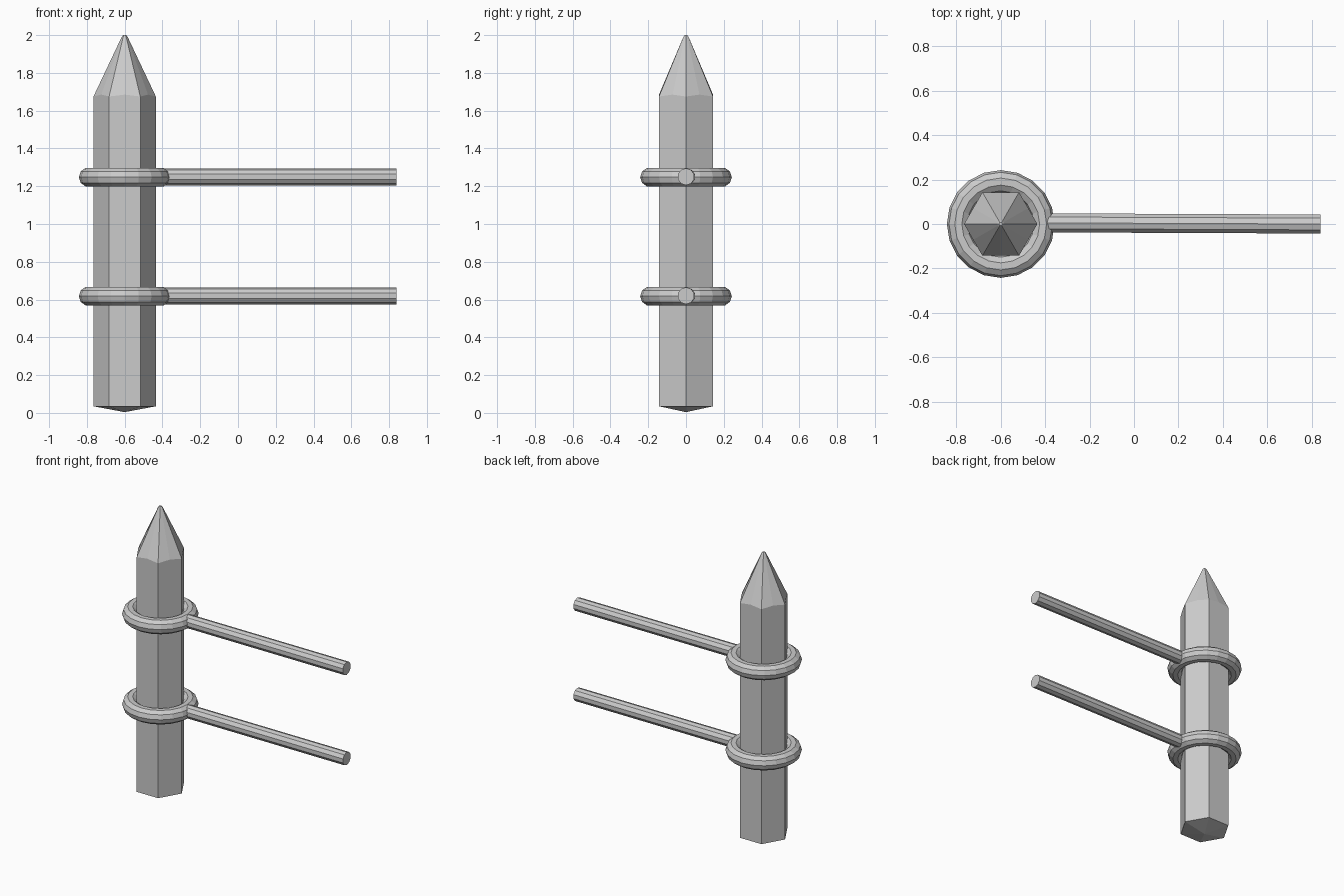
import bpy, bmesh
from math import cos, sin, pi, radians
from mathutils import Vector

if "Cube" in bpy.data.objects:
    bpy.data.objects.remove(bpy.data.objects["Cube"])

POST_X = -0.6


def finish(name, bm):
    bmesh.ops.recalc_face_normals(bm, faces=bm.faces)
    mesh = bpy.data.meshes.new(name)
    bm.to_mesh(mesh)
    bm.free()
    obj = bpy.data.objects.new(name, mesh)
    bpy.context.collection.objects.link(obj)
    return obj


def bridge(bm, a, b):
    n = len(a)
    for i in range(n):
        j = (i + 1) % n
        bm.faces.new((a[i], a[j], b[j], b[i]))


# Hexagonal post: each ring is (corner radius, corner z, mid-side radius, mid-side z)
def make_post():
    bm = bmesh.new()
    flat = 0.165 * cos(pi / 6)
    rings = [(0.165, 0.035, flat, 0.035),
             (0.165, 1.675, flat, 1.685),
             (0.017, 1.988, 0.015, 1.988),
             (0.008, 2.0, 0.007, 2.0)]
    loops = []
    for rc, zc, rm, zm in rings:
        loop = []
        for i in range(12):
            r, z = (rc, zc) if i % 2 == 0 else (rm, zm)
            a = i * pi / 6
            loop.append(bm.verts.new((POST_X + r * cos(a), r * sin(a), z)))
        loops.append(loop)
    for lo, hi in zip(loops, loops[1:]):
        bridge(bm, lo, hi)
    bm.faces.new(loops[-1])
    # shallow point underneath
    tip = bm.verts.new((POST_X, 0, 0.004))
    for i in range(12):
        bm.faces.new((loops[0][i], loops[0][(i + 1) % 12], tip))
    finish("post", bm)


# Faceted ring around the post
def make_ring(name, z, major=0.191, minor=0.0515, segs=20, sides=10):
    bm = bmesh.new()
    loops = []
    for i in range(segs):
        a = 2 * pi * i / segs
        loop = []
        for k in range(sides):
            b = 2 * pi * k / sides
            r = major + minor * cos(b)
            loop.append(bm.verts.new((POST_X + r * cos(a), r * sin(a), z + minor * sin(b))))
        loops.append(loop)
    for i in range(segs):
        bridge(bm, loops[i], loops[(i + 1) % segs])
    finish(name, bm)


# Rail running sideways from a ring
def make_rail(name, z, radius=0.045, sides=10):
    bm = bmesh.new()
    ends = []
    for x, y in ((-0.41, 0.005), (0.84, 0.0)):
        ends.append([bm.verts.new((x, y + radius * cos(2 * pi * k / sides + pi / 2),
                                   z + radius * sin(2 * pi * k / sides + pi / 2)))
                     for k in range(sides)])
        bm.faces.new(ends[-1])
    bridge(bm, *ends)
    finish(name, bm)


make_post()
for label, z in (("lower", 0.618), ("upper", 1.248)):
    make_ring(label + "_ring", z)
    make_rail(label + "_rail", z + 0.002)
